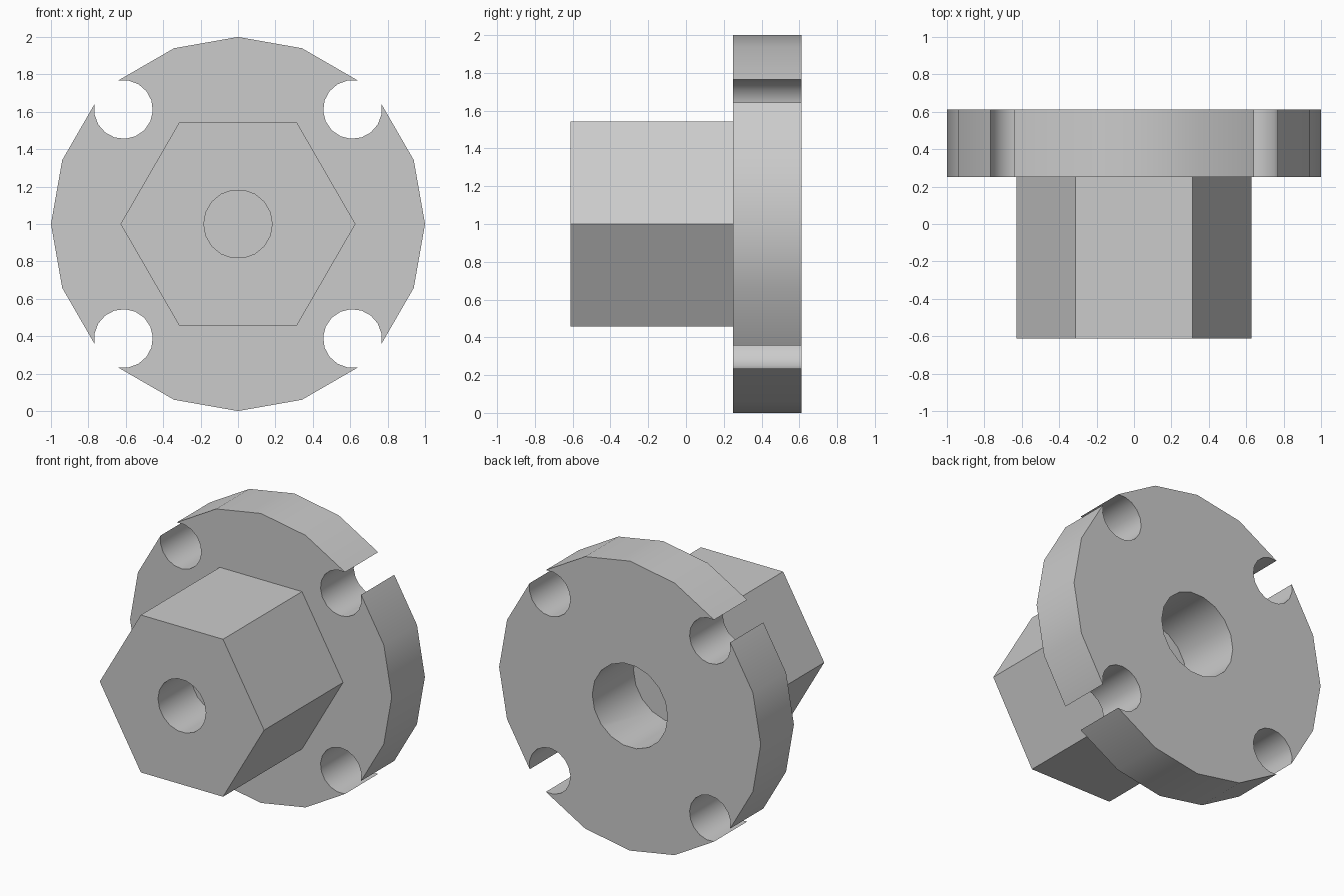
import bpy
import bmesh
from math import cos, sin, radians

cube = bpy.data.objects.get("Cube")
if cube:
    bpy.data.objects.remove(cube, do_unlink=True)

CENTRE_Z = 1.0
FRONT, SHOULDER, BACK = -0.612, 0.25, 0.612


def polar(radius, degrees):
    return radius * cos(radians(degrees)), radius * sin(radians(degrees))


def ring(radius, sides):
    return [polar(radius, 360 * i / sides) for i in range(sides)]


def prism(name, outline, y0, y1):
    """Extrude an (x, z) outline around the main axis from y0 to y1."""
    bm = bmesh.new()
    face = bm.faces.new([bm.verts.new((x, y0, z + CENTRE_Z)) for x, z in outline])
    extruded = bmesh.ops.extrude_face_region(bm, geom=[face])["geom"]
    moved = [v for v in extruded if isinstance(v, bmesh.types.BMVert)]
    bmesh.ops.translate(bm, verts=moved, vec=(0, y1 - y0, 0))
    bmesh.ops.recalc_face_normals(bm, faces=bm.faces)
    mesh = bpy.data.meshes.new(name)
    bm.to_mesh(mesh)
    bm.free()
    obj = bpy.data.objects.new(name, mesh)
    bpy.context.collection.objects.link(obj)
    return obj


def combine(target, other, operation):
    """Apply a boolean and discard the helper."""
    mod = target.modifiers.new(operation, 'BOOLEAN')
    mod.operation, mod.solver, mod.object = operation, 'EXACT', other
    depsgraph = bpy.context.evaluated_depsgraph_get()
    mesh = bpy.data.meshes.new_from_object(target.evaluated_get(depsgraph))
    target.modifiers.clear()
    target.data = mesh
    bpy.data.objects.remove(other, do_unlink=True)


# Flange outline: faceted disc with an open round bolt notch in each quadrant
notch_x, notch_z = polar(0.866, 45)
notch_r, arc_start, arc_steps = 0.157, 11.4, 14
sweep = 360 - (90 - 2 * arc_start)
outline = []
for quarter in range(4):
    turn = 90 * quarter
    outline += [polar(1, turn + a) for a in (0, 20, 40)]
    cx, cz = polar(0.866, turn + 45)
    for i in range(1, arc_steps):
        dx, dz = polar(notch_r, turn + arc_start - sweep * i / arc_steps)
        outline.append((cx + dx, cz + dz))
    outline += [polar(1, turn + a) for a in (50, 70)]
body = prism("flanged_hex_body", outline, SHOULDER, BACK)

# Hexagonal boss on the front
combine(body, prism("hex_boss", ring(0.628, 6), FRONT, 0.45), 'UNION')

# Blind bores, narrow at the front and wide at the back
combine(body, prism("front_bore", ring(0.183, 18), FRONT - 0.1, FRONT + 0.37), 'DIFFERENCE')
combine(body, prism("back_bore", ring(0.288, 18), BACK - 0.45, BACK + 0.1), 'DIFFERENCE')

# Plain grey finish
grey = bpy.data.materials.new("plain_grey")
grey.use_nodes = True
colour = (0.6, 0.6, 0.6, 1)
grey.diffuse_color = colour
grey.node_tree.nodes["Principled BSDF"].inputs["Base Color"].default_value = colour
body.data.materials.clear()
body.data.materials.append(grey)

# Smooth round walls, keep corners sharp
bpy.ops.object.select_all(action='DESELECT')
body.select_set(True)
bpy.context.view_layer.objects.active = body
bpy.ops.object.shade_smooth_by_angle(angle=radians(30))
